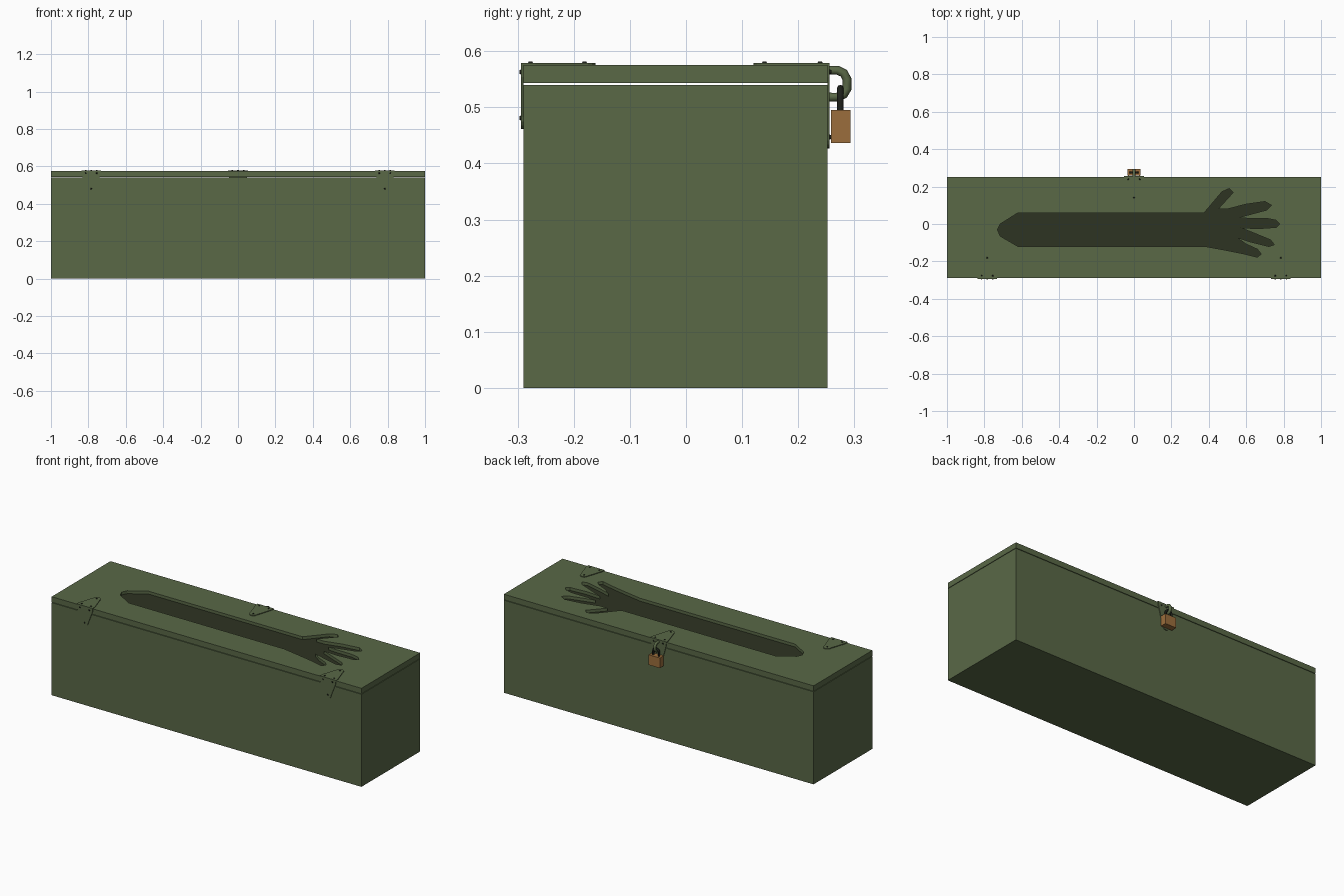
import bpy, bmesh, math
from mathutils import Matrix, Vector

if "Cube" in bpy.data.objects:
    bpy.data.objects.remove(bpy.data.objects["Cube"])


def material(name, rgb):
    m = bpy.data.materials.new(name)
    m.diffuse_color = (*rgb, 1)
    m.use_nodes = True
    m.node_tree.nodes["Principled BSDF"].inputs["Base Color"].default_value = m.diffuse_color
    return m


GREEN = material("olive green", (0.100, 0.138, 0.062))
DARK = material("dark olive", (0.027, 0.033, 0.016))
BLACK = material("dark metal", (0.012, 0.014, 0.010))
BRASS = material("brass", (0.33, 0.155, 0.045))


def finish(name, bm, mat):
    bmesh.ops.recalc_face_normals(bm, faces=bm.faces)
    me = bpy.data.meshes.new(name)
    bm.to_mesh(me)
    bm.free()
    me.materials.append(mat)
    ob = bpy.data.objects.new(name, me)
    bpy.context.collection.objects.link(ob)
    return ob


def box(name, lo, hi, mat):
    lo, hi = Vector(lo), Vector(hi)
    bm = bmesh.new()
    bmesh.ops.create_cube(bm, size=1, matrix=Matrix.Translation((lo + hi) / 2)
                          @ Matrix.Diagonal((*(hi - lo), 1)))
    return finish(name, bm, mat)


def prism(name, outline, depth, frame, mat):
    """Extrude an outline along local z, then place it with a frame."""
    bm = bmesh.new()
    face = bm.faces.new([bm.verts.new((x, y, 0)) for x, y in outline])
    ext = bmesh.ops.extrude_face_region(bm, geom=[face])
    for v in ext["geom"]:
        if isinstance(v, bmesh.types.BMVert):
            v.co.z += depth
    bm.transform(frame)
    return finish(name, bm, mat)


def tube(name, points, radius, mat):
    cu = bpy.data.curves.new(name, 'CURVE')
    cu.dimensions = '3D'
    cu.bevel_depth = radius
    cu.bevel_resolution = 2
    cu.use_fill_caps = True
    sp = cu.splines.new('POLY')
    sp.points.add(len(points) - 1)
    for p, co in zip(sp.points, points):
        p.co = (*co, 1)
    cu.materials.append(mat)
    ob = bpy.data.objects.new(name, cu)
    bpy.context.collection.objects.link(ob)
    return ob


def frame(origin, along, out):
    """Local x = world x, local y = along the leaf, local z = outward."""
    m = Matrix.Identity(4)
    m.col[1] = (*along, 0)
    m.col[2] = (*out, 0)
    m.col[3] = (*origin, 1)
    return m


# Chest body and lid
FRONT, BACK, TOP = -0.29, 0.252, 0.575
box("chest_body", (-1, FRONT, 0), (1, BACK, 0.54), GREEN)
lid = box("lid", (-1, FRONT, 0.543), (1, BACK, TOP), GREEN)

# Forearm and spread hand sunk into the lid
hand = [(-0.62, -0.12), (-0.715, -0.065), (-0.73, -0.03), (-0.715, 0.0), (-0.62, 0.06),
        (0.375, 0.06),
        (0.47, 0.172), (0.51, 0.19), (0.53, 0.168), (0.45, 0.08),          # thumb
        (0.50, 0.08), (0.60, 0.106), (0.70, 0.12), (0.735, 0.10),          # index
        (0.71, 0.075), (0.56, 0.035),
        (0.61, 0.03), (0.71, 0.03), (0.76, 0.02), (0.78, 0.0),             # middle
        (0.76, -0.018), (0.66, -0.025), (0.57, -0.02),
        (0.64, -0.048), (0.73, -0.085), (0.75, -0.11), (0.72, -0.12),      # ring
        (0.62, -0.095), (0.55, -0.072),
        (0.60, -0.108), (0.66, -0.135), (0.68, -0.16), (0.66, -0.178),     # little
        (0.58, -0.158), (0.48, -0.138), (0.38, -0.12)]
FLOOR = 0.557
cutter = prism("hand_cutter", hand, 0.06, Matrix.Translation((0, 0, FLOOR)), GREEN)
mod = lid.modifiers.new("hand recess", 'BOOLEAN')
mod.operation = 'DIFFERENCE'
mod.solver = 'EXACT'
mod.object = cutter
bpy.context.view_layer.objects.active = lid
bpy.ops.object.modifier_apply(modifier=mod.name)
bpy.data.objects.remove(cutter)
prism("hand_floor", hand, 0.001, Matrix.Translation((0, 0, FLOOR)), DARK)


# Hinge leaves: tapered plates with a round tip and three rivets
def leaf(name, length, place):
    r = 0.022
    tip = [(r * math.cos(a), length - r + r * math.sin(a))
           for a in (math.pi * i / 8 for i in range(9))]
    outline = [(-0.053, 0), (0.053, 0), (0.05, 0.025)] + tip + [(-0.05, 0.025)]
    prism(name, outline, 0.004, place, GREEN)
    for i, (x, y) in enumerate([(-0.03, 0.016), (0.03, 0.016), (0, length - 0.02)]):
        bm = bmesh.new()
        bmesh.ops.create_cone(bm, cap_ends=True, segments=10, radius1=0.005,
                              radius2=0.003, depth=0.004,
                              matrix=place @ Matrix.Translation((x, y, 0.005)))
        finish(f"{name}_rivet_{i}", bm, BLACK)


for side, x in (("left", -0.785), ("right", 0.785)):
    leaf(f"{side}_hinge_top", 0.132, frame((x, FRONT - 0.003, TOP), (0, 1, 0), (0, 0, 1)))
    leaf(f"{side}_hinge_front", 0.118, frame((x, FRONT, 0.579), (0, 0, -1), (0, -1, 0)))
leaf("hasp_top", 0.135, frame((0, BACK + 0.003, TOP), (0, -1, 0), (0, 0, 1)))
leaf("hasp_back", 0.152, frame((0, BACK, 0.579), (0, 0, -1), (0, 1, 0)))

# Staple loop standing out of the hasp
tube("staple", [(0, 0.250, 0.566), (0, 0.270, 0.566), (0, 0.281, 0.561), (0, 0.287, 0.55),
                (0, 0.287, 0.533), (0, 0.281, 0.523), (0, 0.270, 0.518),
                (0, 0.250, 0.518)], 0.008, GREEN)

# Padlock
arch = [(0.019 * math.cos(a), 0.275, 0.515 + 0.019 * math.sin(a))
        for a in (math.pi * i / 8 for i in range(9))]
tube("padlock_shackle", [(0.019, 0.275, 0.485)] + arch + [(-0.019, 0.275, 0.485)],
     0.006, BLACK)
box("padlock_body", (-0.036, 0.258, 0.436), (0.036, 0.293, 0.495), BRASS)
